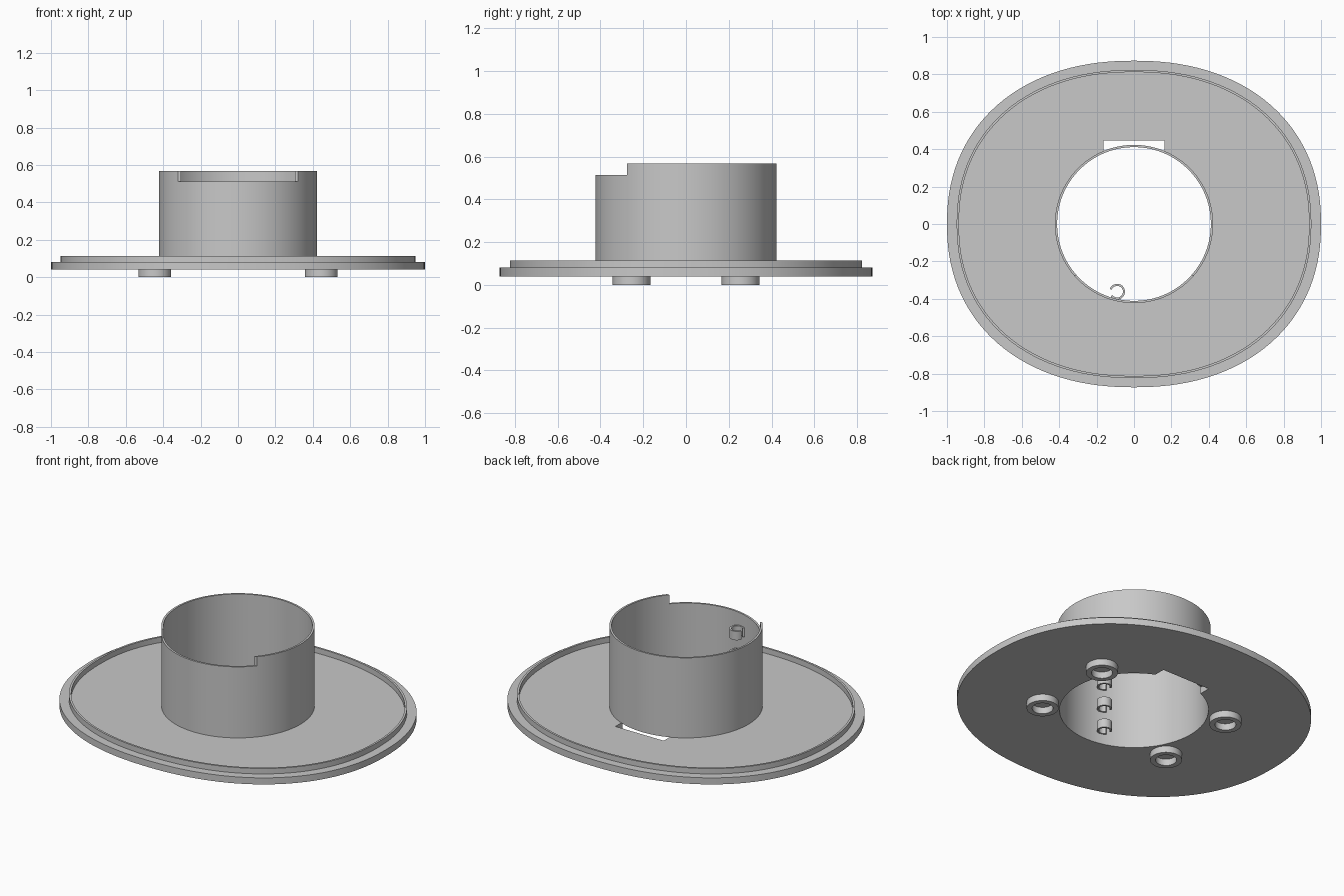
import bpy, bmesh, math
from math import cos, sin, pi, radians

cube = bpy.data.objects.get("Cube")
if cube:
    bpy.data.objects.remove(cube, do_unlink=True)

grey = bpy.data.materials.new("light grey plastic")
grey.use_nodes = True
colour = (0.58, 0.58, 0.58, 1)
grey.diffuse_color = colour
grey.node_tree.nodes["Principled BSDF"].inputs["Base Color"].default_value = colour


def oval(a, b, z, power=2.0, n=128):
    """Closed ring of points on a superellipse."""
    pts = []
    for i in range(n):
        t = 2 * pi * i / n
        c, s = cos(t), sin(t)
        r = (abs(c) ** power + abs(s) ** power) ** (-1 / power)
        pts.append((a * r * c, b * r * s, z))
    return pts


def loft(name, sections, closed_section=True):
    """Join equal rings of points by quads; the last joins the first."""
    bm = bmesh.new()
    rings = [[bm.verts.new(p) for p in ring] for ring in sections]
    n = len(rings[0])
    pairs = list(zip(rings, rings[1:]))
    if closed_section:
        pairs.append((rings[-1], rings[0]))
    else:
        bm.faces.new(rings[0])
        bm.faces.new(rings[-1])
    for r0, r1 in pairs:
        for i in range(n):
            j = (i + 1) % n
            bm.faces.new((r0[i], r0[j], r1[j], r1[i]))
    bmesh.ops.recalc_face_normals(bm, faces=bm.faces)
    mesh = bpy.data.meshes.new(name)
    bm.to_mesh(mesh)
    bm.free()
    mesh.materials.append(grey)
    obj = bpy.data.objects.new(name, mesh)
    bpy.context.collection.objects.link(obj)
    return obj


def activate(obj):
    bpy.ops.object.select_all(action='DESELECT')
    obj.select_set(True)
    bpy.context.view_layer.objects.active = obj


def smooth(obj):
    activate(obj)
    bpy.ops.object.shade_smooth_by_angle(angle=radians(30))


def cut_box(obj, low, high):
    """Cut a box-shaped opening out of an object."""
    bpy.ops.mesh.primitive_cube_add(
        size=1, location=[(p + q) / 2 for p, q in zip(low, high)])
    cutter = bpy.context.object
    cutter.scale = [q - p for p, q in zip(low, high)]
    cutter.data.materials.append(grey)
    cutter.hide_render = True
    mod = obj.modifiers.new("opening", 'BOOLEAN')
    mod.operation = 'DIFFERENCE'
    mod.solver = 'EXACT'
    mod.object = cutter
    activate(obj)
    bpy.ops.object.modifier_apply(modifier=mod.name)
    bpy.data.objects.remove(cutter, do_unlink=True)


def ring_tube(name, outer, inner, z0, z1, n=128):
    return loft(name, [oval(r, r, z, n=n) for r, z in
                       ((outer, z0), (outer, z1), (inner, z1), (inner, z0))])


# Oval base plate with a raised lip and a round centre hole
P = 2.2
hole = 0.411
plate = loft("base_plate", [
    oval(hole, hole, 0.04),
    oval(1.0, 0.873, 0.04, P),
    oval(1.0, 0.873, 0.08, P),
    oval(0.948, 0.824, 0.08, P),
    oval(0.948, 0.824, 0.113, P),
    oval(0.936, 0.812, 0.113, P),
    oval(0.936, 0.812, 0.08, P),
    oval(hole, hole, 0.08),
])
cut_box(plate, (-0.163, 0.2, 0), (0.163, 0.447, 0.2))
smooth(plate)

# Upright collar with a lowered front edge
collar = ring_tube("collar", 0.423, 0.411, 0.08, 0.568)
cut_box(collar, (-0.6, -0.6, 0.513), (0.6, -0.275, 0.7))
smooth(collar)

# Four hollow feet
for sx, side in ((1, "left"), (-1, "right")):
    for sy, end in ((1, "back"), (-1, "front")):
        foot = ring_tube(f"foot_{end}_{side}", 0.088, 0.058, 0, 0.04, n=48)
        foot.location = (sx * 0.445, sy * 0.255, 0)
        smooth(foot)

# Three open cable clips up the inside of the collar
for k in range(3):
    z = 0.13 + 0.14 * k
    sections = []
    for i in range(29):
        t = radians(160 - 305 * i / 28)
        sections.append([(-0.09 + r * cos(t), -0.362 + r * sin(t), z + h)
                         for r, h in ((0.042, -0.027), (0.042, 0.027),
                                      (0.031, 0.027), (0.031, -0.027))])
    smooth(loft(f"cable_clip_{k + 1}", sections, closed_section=False))
